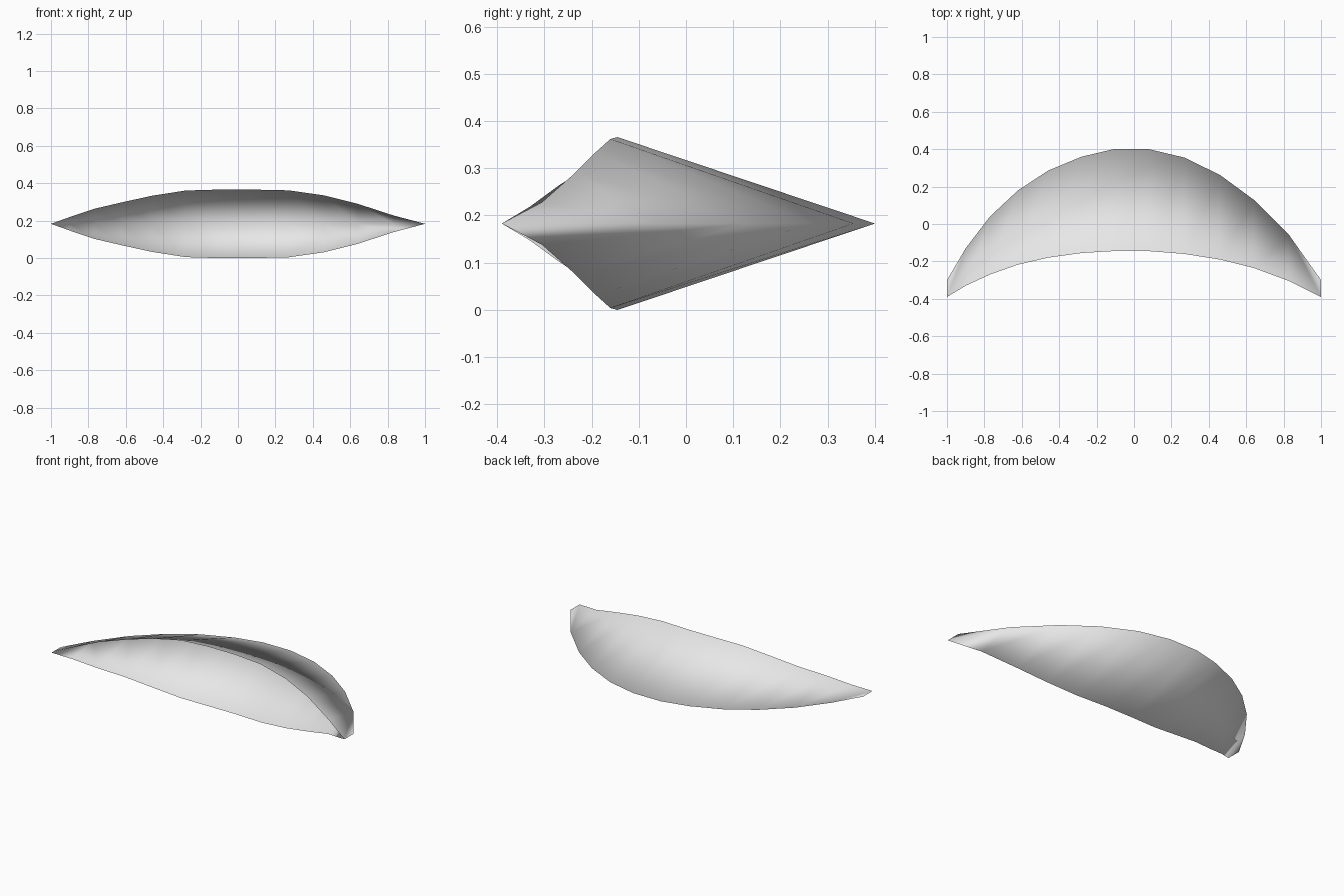
import bpy
import bmesh

cube = bpy.data.objects.get("Cube")
if cube:
    bpy.data.objects.remove(cube, do_unlink=True)

# Plain grey material
grey = bpy.data.materials.new("light_grey")
grey.use_nodes = True
colour = (0.8, 0.8, 0.8, 1)
grey.diffuse_color = colour
grey.node_tree.nodes["Principled BSDF"].inputs["Base Color"].default_value = colour

# Sections along the crescent: x, rim y, rim half height, ridge y
MIDDLE = 0.183
SECTIONS = [
    (-1, -.39, 0, -.3), (-.9, -.33, .036, -.13), (-.77, -.27, .08, .04),
    (-.62, -.217, .115, .18), (-.46, -.18, .15, .285), (-.28, -.155, .178, .36),
    (-.11, -.145, .183, .4), (.08, -.145, .183, .4), (.27, -.16, .179, .355),
    (.46, -.19, .152, .262), (.64, -.235, .107, .13), (.83, -.305, .045, -.06),
    (1, -.39, 0, -.3),
]

bm = bmesh.new()
ridge = [bm.verts.new((x, ry, MIDDLE)) for x, _, _, ry in SECTIONS]


def rim_row(side):
    return [bm.verts.new((x, y, MIDDLE + side * h)) for x, y, h, _ in SECTIONS]


upper, lower = rim_row(1), rim_row(-1)

# Both sheets share the back ridge, leaving the front open
last = len(SECTIONS) - 1
for rim, flip in ((upper, False), (lower, True)):
    for i in range(last):
        a, b, c, d = rim[i], rim[i + 1], ridge[i + 1], ridge[i]
        if i == 0:
            faces = [(a, b, c), (a, c, d)]      # pointed tip
        elif i == last - 1:
            faces = [(a, b, d), (b, c, d)]
        else:
            faces = [(a, b, c, d)]
        for face in faces:
            bm.faces.new(face[::-1] if flip else face)

# Close the pointed tips, where the two sheets coincide
bmesh.ops.remove_doubles(bm, verts=bm.verts[:], dist=0.0001)
for face in bm.faces:
    face.smooth = True

mesh = bpy.data.meshes.new("crescent_shell")
bm.to_mesh(mesh)
bm.free()
mesh.materials.append(grey)
shell = bpy.data.objects.new("crescent_shell", mesh)
bpy.context.collection.objects.link(shell)
